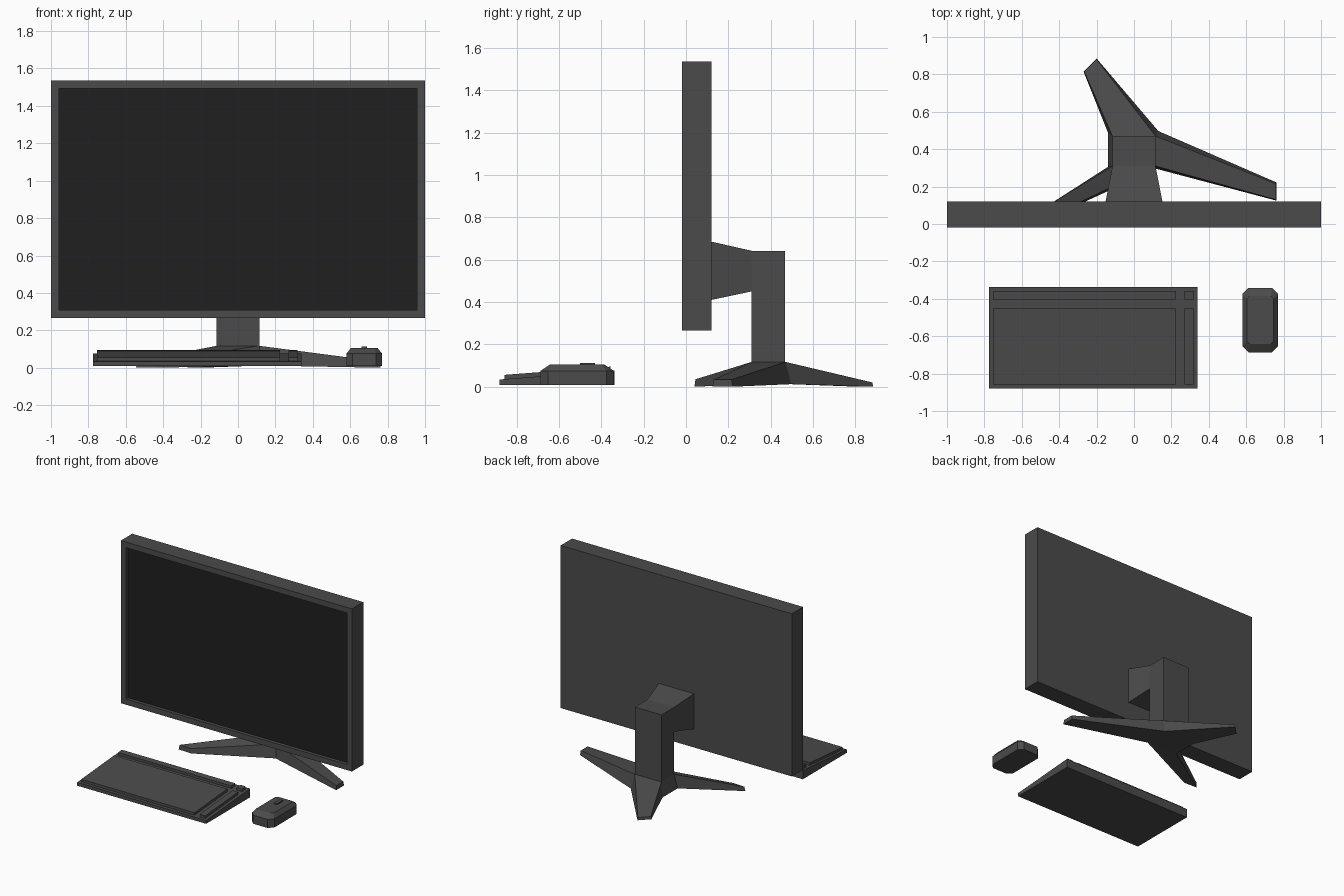
import bpy, bmesh

if "Cube" in bpy.data.objects:
    bpy.data.objects.remove(bpy.data.objects["Cube"])


def material(name, v):
    m = bpy.data.materials.new(name)
    m.diffuse_color = (v, v, v, 1)
    m.use_nodes = True
    m.node_tree.nodes["Principled BSDF"].inputs["Base Color"].default_value = m.diffuse_color
    return m


DARK = material("dark_plastic", 0.07)
BLACK = material("screen_black", 0.014)


def finish(name, bm):
    bmesh.ops.recalc_face_normals(bm, faces=bm.faces[:])
    me = bpy.data.meshes.new(name)
    bm.to_mesh(me)
    bm.free()
    me.materials.append(DARK)
    ob = bpy.data.objects.new(name, me)
    bpy.context.collection.objects.link(ob)
    return ob


def loft(name, rings):
    """Skin equal-length rings of points and cap both ends."""
    bm = bmesh.new()
    vs = [[bm.verts.new(p) for p in r] for r in rings]
    n = len(rings[0])
    for a, b in zip(vs, vs[1:]):
        for i in range(n):
            j = (i + 1) % n
            bm.faces.new((a[i], a[j], b[j], b[i]))
    bm.faces.new(vs[0])
    bm.faces.new(vs[-1])
    return finish(name, bm)


def rect_y(y, hw, z0, z1):
    return [(-hw, y, z0), (hw, y, z0), (hw, y, z1), (-hw, y, z1)]


def box(name, x, y, z):
    r = lambda h: [(x[0], y[0], h), (x[1], y[0], h), (x[1], y[1], h), (x[0], y[1], h)]
    return loft(name, [r(z[0]), r(z[1])])


# Monitor housing with recessed screen
monitor = box("monitor", (-1, 1), (-0.02, 0.12), (0.265, 1.537))
monitor.data.materials.append(BLACK)
bm = bmesh.new()
bm.from_mesh(monitor.data)
front = min(bm.faces, key=lambda f: f.calc_center_median().y)
bmesh.ops.inset_region(bm, faces=[front], thickness=0.062)
ring = bmesh.ops.inset_region(bm, faces=[front], thickness=0.0005)
bmesh.ops.translate(bm, verts=front.verts[:], vec=(0, 0.025, 0))
front.material_index = 1
bm.to_mesh(monitor.data)
bm.free()

# Stand: tapered mount and upright column
loft("stand_mount", [rect_y(0.12, 0.152, 0.41, 0.685), rect_y(0.31, 0.115, 0.45, 0.642)])
box("stand_column", (-0.115, 0.115), (0.31, 0.467), (0.115, 0.642))

# Three-legged base: hub corners plus two tip corners per leg
bottom = [(-0.14, 0.49, 0.012), (-0.27, 0.815, 0), (-0.2, 0.885, 0),
          (0.13, 0.497, 0.012), (0.762, 0.222, 0), (0.762, 0.125, 0),
          (0.12, 0.295, 0.012), (-0.435, 0.04, 0), (-0.545, 0.045, 0),
          (-0.14, 0.305, 0.012)]
top = [(-0.115, 0.47, 0.117), (-0.266, 0.815, 0.02), (-0.2, 0.88, 0.02),
       (0.115, 0.47, 0.117), (0.76, 0.215, 0.033), (0.76, 0.13, 0.033),
       (0.115, 0.31, 0.117), (-0.44, 0.045, 0.035), (-0.54, 0.05, 0.035),
       (-0.115, 0.31, 0.117)]
bm = bmesh.new()
lo, hi = ([bm.verts.new(p) for p in r] for r in (bottom, top))
for r in (lo, hi):
    for f in ((0, 1, 2, 3), (3, 4, 5, 6), (6, 7, 8, 9), (0, 3, 6, 9)):
        bm.faces.new([r[i] for i in f])
for i in range(10):
    j = (i + 1) % 10
    bm.faces.new((lo[i], lo[j], hi[j], hi[i]))
finish("stand_base", bm)


# Keyboard: wedge body and sloped key blocks
def slope(y):
    return 0.034 + (y + 0.88) * 0.078


def wedge(name, x, y, z0, lift):
    def side(px):
        b = [z0 if z0 is not None else slope(v) - 0.01 for v in y]
        return [(px, y[0], b[0]), (px, y[1], b[1]),
                (px, y[1], slope(y[1]) + lift), (px, y[0], slope(y[0]) + lift)]
    loft(name, [side(x[0]), side(x[1])])


wedge("keyboard_body", (-0.775, 0.34), (-0.88, -0.337), 0.008, 0)
for xn, x in (("main", (-0.755, 0.225)), ("side", (0.27, 0.317))):
    for yn, y in (("keys", (-0.858, -0.452)), ("function_keys", (-0.403, -0.357))):
        wedge(f"{xn}_{yn}", x, y, None, 0.02)


# Mouse: chamfered block with a domed top and wheel
def octagon(hx, hy, c, z, cx=0.675, cy=-0.514):
    q = [(hx - c, -hy), (hx, -hy + c), (hx, hy - c), (hx - c, hy)]
    pts = q + [(-x, y) for x, y in reversed(q)]
    return [(cx + x, cy + y, z) for x, y in pts]


loft("mouse_body", [octagon(0.096, 0.173, 0.034, 0.008),
                    octagon(0.096, 0.173, 0.034, 0.075),
                    octagon(0.072, 0.128, 0.015, 0.105)])
box("mouse_wheel", (0.661, 0.689), (-0.5, -0.43), (0.095, 0.113))
